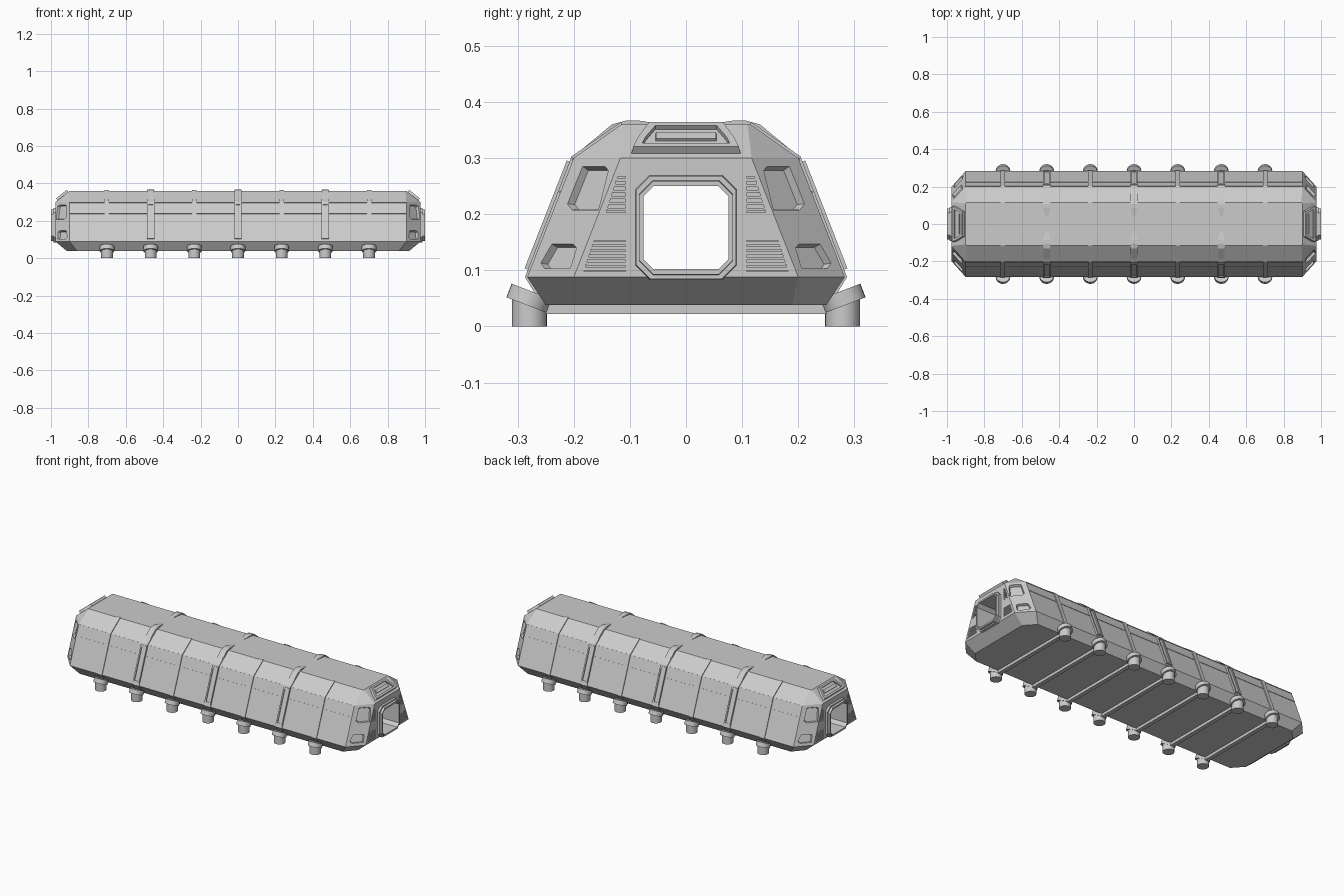
import bpy, bmesh, math
from mathutils import Vector

cube = bpy.data.objects.get("Cube")
if cube:
    bpy.data.objects.remove(cube, do_unlink=True)

grey = bpy.data.materials.new("light grey metal")
grey.use_nodes = True
COLOUR = (0.6, 0.6, 0.6, 1)
grey.diffuse_color = COLOUR
grey.node_tree.nodes["Principled BSDF"].inputs["Base Color"].default_value = COLOUR


def finish(name, bm):
    bmesh.ops.recalc_face_normals(bm, faces=bm.faces)
    mesh = bpy.data.meshes.new(name)
    bm.to_mesh(mesh)
    bm.free()
    mesh.materials.append(grey)
    ob = bpy.data.objects.new(name, mesh)
    bpy.context.collection.objects.link(ob)
    return ob


def loft(name, rings):
    """Closed solid through matching rings of points."""
    bm = bmesh.new()
    rows = [[bm.verts.new(p) for p in ring] for ring in rings]
    n = len(rows[0])
    for a, b in zip(rows, rows[1:]):
        for i in range(n):
            j = (i + 1) % n
            bm.faces.new((a[i], a[j], b[j], b[i]))
    bm.faces.new(rows[0])
    bm.faces.new(rows[-1])
    return finish(name, bm)


def panel(name, pts, axis, plane, low, high, shrink=1.0):
    """Prism on a plane; its outline is given as projected along an axis."""
    co, no = plane[0], plane[1].normalized()
    flat = []
    for a, b in pts:
        p = Vector((a, b))
        q = Vector((0, p.x, p.y)) if axis == 0 else Vector((p.x, 0, p.y)) if axis == 1 else Vector((p.x, p.y, 0))
        q[axis] += (co - q).dot(no) / no[axis]
        flat.append(q)
    mid = sum(flat, Vector()) / len(flat)
    return loft(name, [[p + no * low for p in flat],
                       [mid + (p - mid) * shrink + no * high for p in flat]])


def octagon(half, z0, z1, c):
    return [(half, z0 + c), (half, z1 - c), (half - c, z1), (c - half, z1),
            (-half, z1 - c), (-half, z0 + c), (c - half, z0), (half - c, z0)]


def cut(target, cutter):
    mod = target.modifiers.new("cut", "BOOLEAN")
    mod.operation = "DIFFERENCE"
    mod.solver = "EXACT"
    mod.object = cutter
    cutter.hide_render = True
    cutter.hide_set(True)
    cutter.display_type = "WIRE"


def plan(z, X, Y, cx, cy):
    return [(X, -cy, z), (X, cy, z), (cx, Y, z), (-cx, Y, z),
            (-X, cy, z), (-X, -cy, z), (-cx, -Y, z), (cx, -Y, z)]


# hull
hull = loft("hull", [plan(.038, .915, .25, .86, .189), plan(.088, .975, .283, .9, .2),
                     plan(.30, .975, .20, .9, .117), plan(.36, .9, .115, .895, .1095)])
tunnel = octagon(.076, .102, .25, .018)
cut(hull, panel("tunnel_cutter", tunnel, 0, (Vector(), Vector((1, 0, 0))), -1.1, 1.1))

UPPER = [(.185, .288), (.143, .288), (.136, .280), (.155, .205), (.205, .205), (.214, .216)]
LOWER = [(.240, .148), (.200, .148), (.193, .141), (.205, .102), (.254, .102), (.261, .112)]
VENTS = [[(.108, .267), (.122, .267), (.142, .203), (.108, .203)],
         [(.108, .153), (.164, .153), (.182, .098), (.108, .098)]]
HOOD = [(.100, .308), (-.100, .308), (-.092, .325), (-.070, .355), (.070, .355), (.092, .325)]

for sx in (-1, 1):
    side = "left" if sx > 0 else "right"
    end = (Vector((.975 * sx, 0, 0)), Vector((sx, 0, 0)))
    slope = (Vector((.975 * sx, 0, .30)), Vector((.06 * sx, 0, .075)))

    # doorway frame in two steps
    for i, (half, z0, z1, low, high) in enumerate([(.092, .082, .271, -.02, .012), (.086, .09, .262, -.02, .025)]):
        frame = panel(f"{side}_door_frame_{i}", octagon(half, z0, z1, .026), 0, end, low, high, .97)
        cut(frame, bpy.data.objects["tunnel_cutter"])

    # hooded light above the doorway
    hood = panel(f"{side}_hood", HOOD, 0, slope, -.01, .014, .94)
    slot = [(y * .78, .332 + (z - .332) * .66) for y, z in HOOD]
    cut(hood, panel(f"{side}_hood_cutter", slot, 0, slope, .005, .03))
    bar = [(-.056, .326), (.056, .326), (.056, .338), (-.056, .338)]
    panel(f"{side}_hood_bar", bar, 0, slope, 0, .011, .95)

    for sy in (-1, 1):
        tag = f"{side}_{'back' if sy > 0 else 'front'}"
        corner = (Vector((.9 * sx, .283 * sy, .088)),
                  Vector((.083 * sx, .075 * sy, .075 * .083 / .212)))
        # recessed corner windows
        for label, pts in (("upper", UPPER), ("lower", LOWER)):
            pts = [(y * sy, z) for y, z in pts]
            cut(hull, panel(f"{tag}_{label}_window_cutter", pts, 0, corner, .01, -.014, .84))
        # louvred vents
        for k, pts in enumerate(VENTS):
            cut(hull, panel(f"{tag}_vent_cutter_{k}", [(y * sy, z) for y, z in pts], 0, end, .01, -.01))
            top, base = pts[0][1], pts[2][1]
            count = 6
            for i in range(count):
                t = (i + .5) / count
                z = top + (base - top) * t
                y = pts[1][0] + (pts[2][0] - pts[1][0]) * t
                slat = [(.107 * sy, z - .003), (y * sy, z - .003), (y * sy, z + .003), (.107 * sy, z + .003)]
                panel(f"{tag}_vent_slat_{k}_{i}", slat, 0, end, -.011, -.002)

RIB = [(.255, .036), (.287, .088), (.204, .303), (.115, .365), (.112, .35),
       (.19, .292), (.272, .088), (.245, .045)]
BUMP = [(.19, .30), (.185, .316), (.132, .360), (.106, .367), (.085, .367), (.04, .36), (.1, .345)]


def mirrored(pts, s):
    return [(y * s, z) for y, z in pts]


for sy in (-1, 1):
    tag = "back" if sy > 0 else "front"
    wall = (Vector((0, .283 * sy, .088)), Vector((0, .212 * sy, .083)))
    # seam along the wall
    for z in (.239, .298):
        panel(f"{tag}_seam", [(-.9, z - .002), (.9, z - .002), (.9, z + .002), (-.9, z + .002)], 1, wall, -.004, .002)

    for i in range(-3, 4):
        x = i * .2335
        major = i % 2 == 0
        across = (Vector((x, 0, 0)), Vector((1, 0, 0)))
        w = .020 if major else .012
        panel(f"{tag}_rib_{i}", mirrored(RIB, sy), 0, across, -w, w)
        if major:
            # twin rails, end blocks and shoulder fairing
            for s in (-1, 1):
                a, b = x + s * .012, x + s * .020
                panel(f"{tag}_rail_{i}", [(a, .10), (b, .10), (b, .29), (a, .29)], 1, wall, 0, .010)
            for z in (.10, .282):
                panel(f"{tag}_rail_end_{i}", [(x - .02, z), (x + .02, z), (x + .02, z + .01), (x - .02, z + .01)],
                      1, wall, 0, .010)
            fairing = panel(f"{tag}_fairing_{i}", mirrored(BUMP, sy), 0, across, -.018, .018)
            for v in fairing.data.vertices:
                if abs(v.co.y) < .06:
                    v.co.x = x + (v.co.x - x) * .4

        # foot with a tilted round collar
        for name, r, h, z, tilt in (("foot", .031, .054, .027, 0), ("collar", .039, .026, .050, 21)):
            bpy.ops.mesh.primitive_cylinder_add(vertices=32, radius=r, depth=h, location=(x, .279 * sy, z),
                                                rotation=(math.radians(tilt) * sy, 0, 0))
            ob = bpy.context.object
            ob.name = f"{tag}_{name}_{i}"
            ob.data.materials.append(grey)
            bpy.ops.object.shade_smooth_by_angle(angle=math.radians(35))

# beams under the floor
for i in range(-3, 4):
    x = i * .2335
    panel(f"floor_beam_{i}", [(-.27, .022), (.27, .022), (.27, .042), (-.27, .042)], 0,
          (Vector((x, 0, 0)), Vector((1, 0, 0))), -.012, .012)
